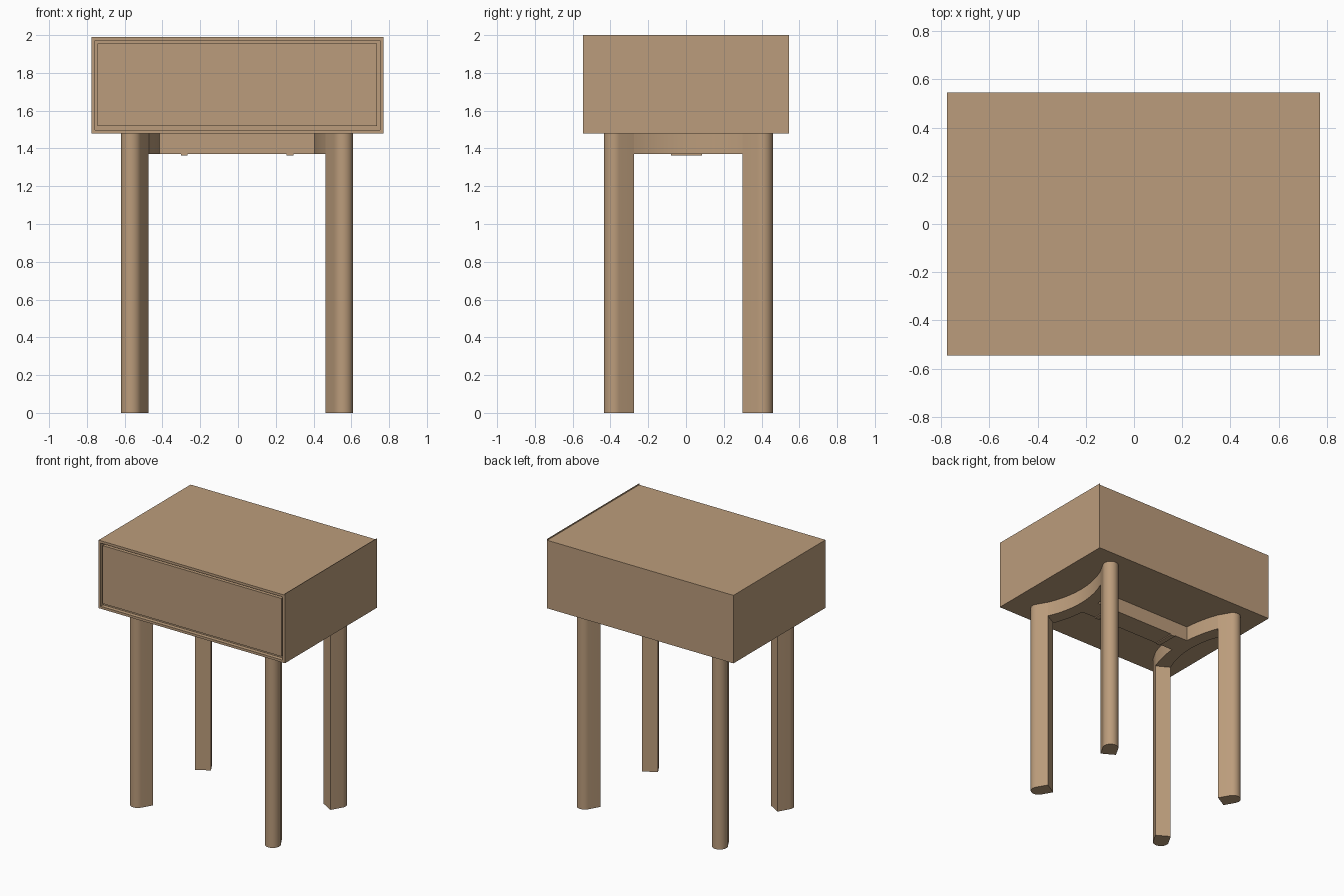
import bpy, bmesh, math
from mathutils import Vector

if "Cube" in bpy.data.objects:
    bpy.data.objects.remove(bpy.data.objects["Cube"])

wood = bpy.data.materials.new("oak wood")
wood.diffuse_color = (0.50, 0.335, 0.20, 1)
wood.use_nodes = True
wood.node_tree.nodes["Principled BSDF"].inputs["Base Color"].default_value = wood.diffuse_color


def finish(name, bm, smooth=False):
    bmesh.ops.recalc_face_normals(bm, faces=bm.faces)
    me = bpy.data.meshes.new(name)
    bm.to_mesh(me)
    bm.free()
    me.materials.append(wood)
    ob = bpy.data.objects.new(name, me)
    bpy.context.collection.objects.link(ob)
    if smooth:
        bpy.context.view_layer.objects.active = ob
        ob.select_set(True)
        bpy.ops.object.shade_smooth_by_angle(angle=math.radians(30))
        ob.select_set(False)
    return ob


def box(name, x0, x1, y0, y1, z0, z1):
    bm = bmesh.new()
    bmesh.ops.create_cube(bm, size=1)
    for v in bm.verts:
        v.co = Vector(((x0, x1)[v.co.x > 0], (y0, y1)[v.co.y > 0], (z0, z1)[v.co.z > 0]))
    return finish(name, bm)


def prism(name, outline, z0, z1):
    bm = bmesh.new()
    face = bm.faces.new([bm.verts.new((x, y, z0)) for x, y in outline])
    ext = bmesh.ops.extrude_face_region(bm, geom=[face])
    for v in ext["geom"]:
        if isinstance(v, bmesh.types.BMVert):
            v.co.z = z1
    return finish(name, bm, True)


def bow(half, end, mid, n=20):
    """Arc from y=-half to y=half, bowing from x=end to x=mid in the middle."""
    s = end - mid
    r = (half * half + s * s) / (2 * s)
    a = math.asin(half / r)
    ts = [a * (2 * i / n - 1) for i in range(n + 1)]
    return [(mid + r * (1 - math.cos(t)), r * math.sin(t)) for t in ts]


# Cabinet shell, open at the front
X0, X1, Y, Z0, Z1, T = -0.775, 0.77, 0.545, 1.48, 1.99, 0.018
box("top_panel", X0, X1, -Y, Y, Z1 - T, Z1)
box("bottom_panel", X0, X1, -Y, Y, Z0, Z0 + T)
box("left_panel", X0, X0 + T, -Y, Y, Z0 + T, Z1 - T)
box("right_panel", X1 - T, X1, -Y, Y, Z0 + T, Z1 - T)
box("back_panel", X0 + T, X1 - T, Y - T, Y, Z0 + T, Z1 - T)
box("right_veneer", X1 - 0.001, X1 + 0.001, -Y, Y, Z0, 2.0)

# Drawer with a shadow gap around its front
box("drawer_front", -0.745, 0.737, -0.54, -0.515, 1.52, 1.955)
box("drawer_body", X0 + T, X1 - T, -0.515, Y - T, Z0 + T, Z1 - T)

# Legs: D-shaped section, rounded end pointing outward
CX, CY = -0.005, 0.0125
ang, r, a = math.radians(30), 0.0546, 0.09
d = Vector((math.sin(ang), math.cos(ang)))
n = Vector((d.y, -d.x))
c = Vector((0.56, 0.393))
section = [c - a * d - r * n, c - a * d + r * n]
for i in range(17):
    t = math.pi * i / 16
    section.append(c + r * (math.cos(t) * n + math.sin(t) * d))
section.append(c - r * n) if (section[-1] - (c - r * n)).length > 1e-4 else None
for sx, side in ((-1, "left"), (1, "right")):
    for sy, end in ((-1, "front"), (1, "back")):
        prism(f"{end}_{side}_leg", [(CX + sx * p.x, CY + sy * p.y) for p in section], 0, Z0)
    # Side rail bowing inward between the legs
    outline = bow(0.342, 0.467, 0.405) + bow(0.288, 0.562, 0.50)[::-1]
    prism(f"{side}_curved_rail", [(CX + sx * x, CY + y) for x, y in outline], 1.37, Z0)
    # Thin joint plate under the beam
    box(f"{side}_joint_plate", CX + sx * 0.28 - 0.018, CX + sx * 0.28 + 0.018, -0.08, 0.085, 1.363, 1.37)

# Cross beam joining both rails
box("cross_beam", -0.42, 0.41, -0.08, 0.085, 1.37, Z0)
